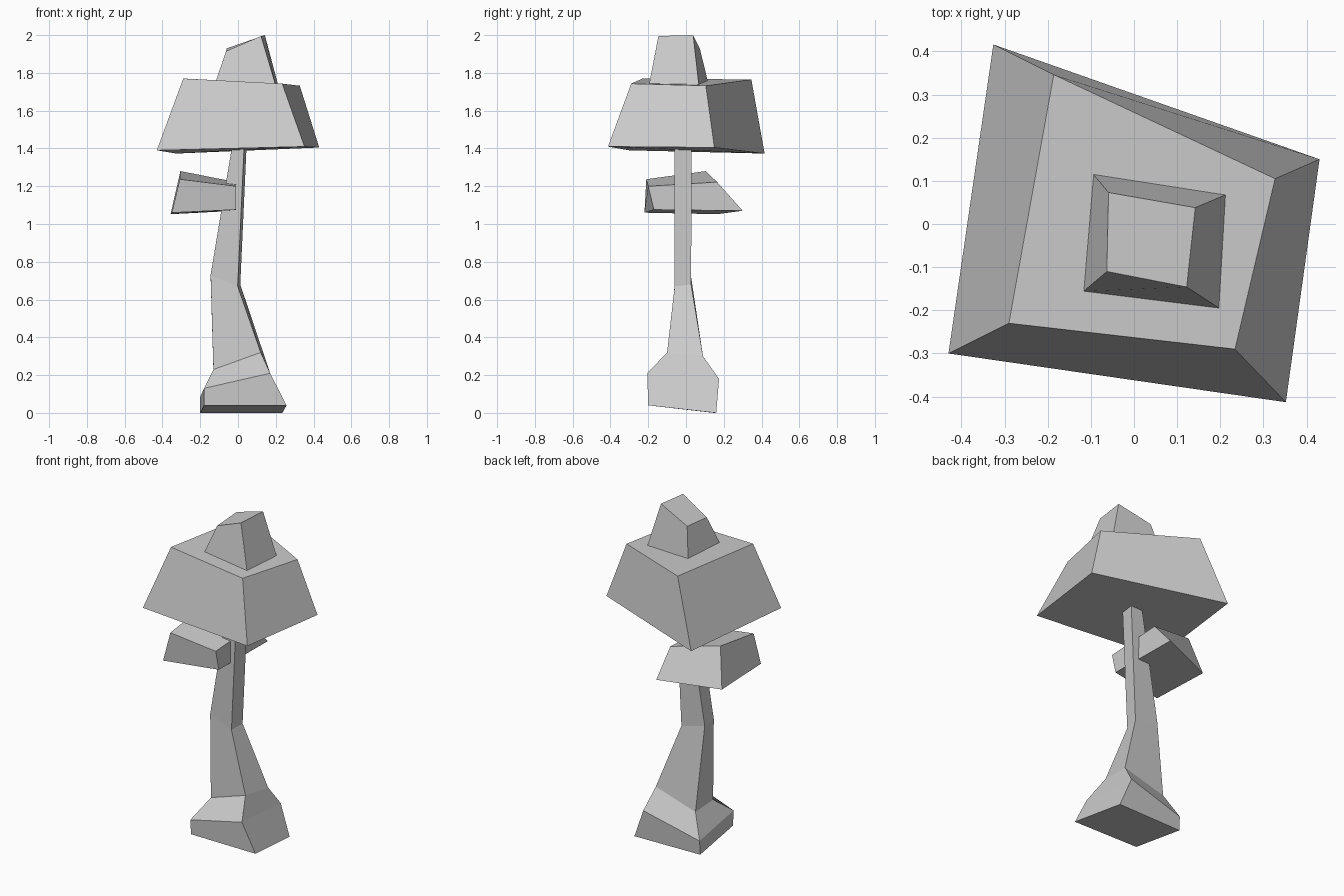
import bpy, bmesh


def loft(name, rings):
    """Skin a stack of four-cornered rings (bottom to top) and cap both ends."""
    bm = bmesh.new()
    loops = [[bm.verts.new(p) for p in ring] for ring in rings]
    for low, high in zip(loops, loops[1:]):
        for i in range(4):
            j = (i + 1) % 4
            bm.faces.new((low[i], low[j], high[j], high[i]))
    bm.faces.new(loops[0][::-1])
    bm.faces.new(loops[-1])
    bmesh.ops.recalc_face_normals(bm, faces=bm.faces)
    mesh = bpy.data.meshes.new(name)
    bm.to_mesh(mesh)
    bm.free()
    obj = bpy.data.objects.new(name, mesh)
    bpy.context.collection.objects.link(obj)
    return obj


# Corner order in every ring: front left, front right, back right, back left

# Bent trunk with flared, sloping foot
loft("trunk", [
    [(-.18, -.195, .04), (.257, -.20, .04), (.235, .16, 0), (-.20, .15, 0)],
    [(-.18, -.20, .13), (.17, -.205, .21), (.165, .175, .18), (-.20, .155, .085)],
    [(-.13, -.075, .23), (.12, -.10, .32), (.14, .09, .30), (-.13, .095, .22)],
    [(-.145, -.06, .73), (-.002, -.06, .67), (.012, .027, .68), (-.145, .027, .72)],
    [(-.025, -.06, 1.45), (.034, -.06, 1.45), (.047, .03, 1.45), (-.025, .03, 1.45)],
])

# Large main canopy
loft("main_canopy", [
    [(-.43, -.30, 1.39), (.352, -.413, 1.41), (.43, .15, 1.405), (-.326, .416, 1.373)],
    [(-.29, -.23, 1.77), (.234, -.29, 1.743), (.327, .105, 1.732), (-.186, .346, 1.765)],
])

# Small top canopy, sunk slightly into the main one
loft("top_canopy", [
    [(-.117, -.156, 1.757), (.197, -.195, 1.742), (.213, .068, 1.735), (-.096, .117, 1.75)],
    [(-.063, -.11, 1.915), (.122, -.146, 1.995), (.142, .038, 2.0), (-.059, .073, 1.93)],
])

# Low side canopy hanging off the left of the trunk
loft("side_canopy", [
    [(-.35, -.22, 1.06), (-.01, -.17, 1.076), (-.01, .30, 1.07), (-.357, .165, 1.052)],
    [(-.308, -.21, 1.237), (-.01, -.20, 1.20), (-.01, .165, 1.222), (-.305, .105, 1.28)],
])
